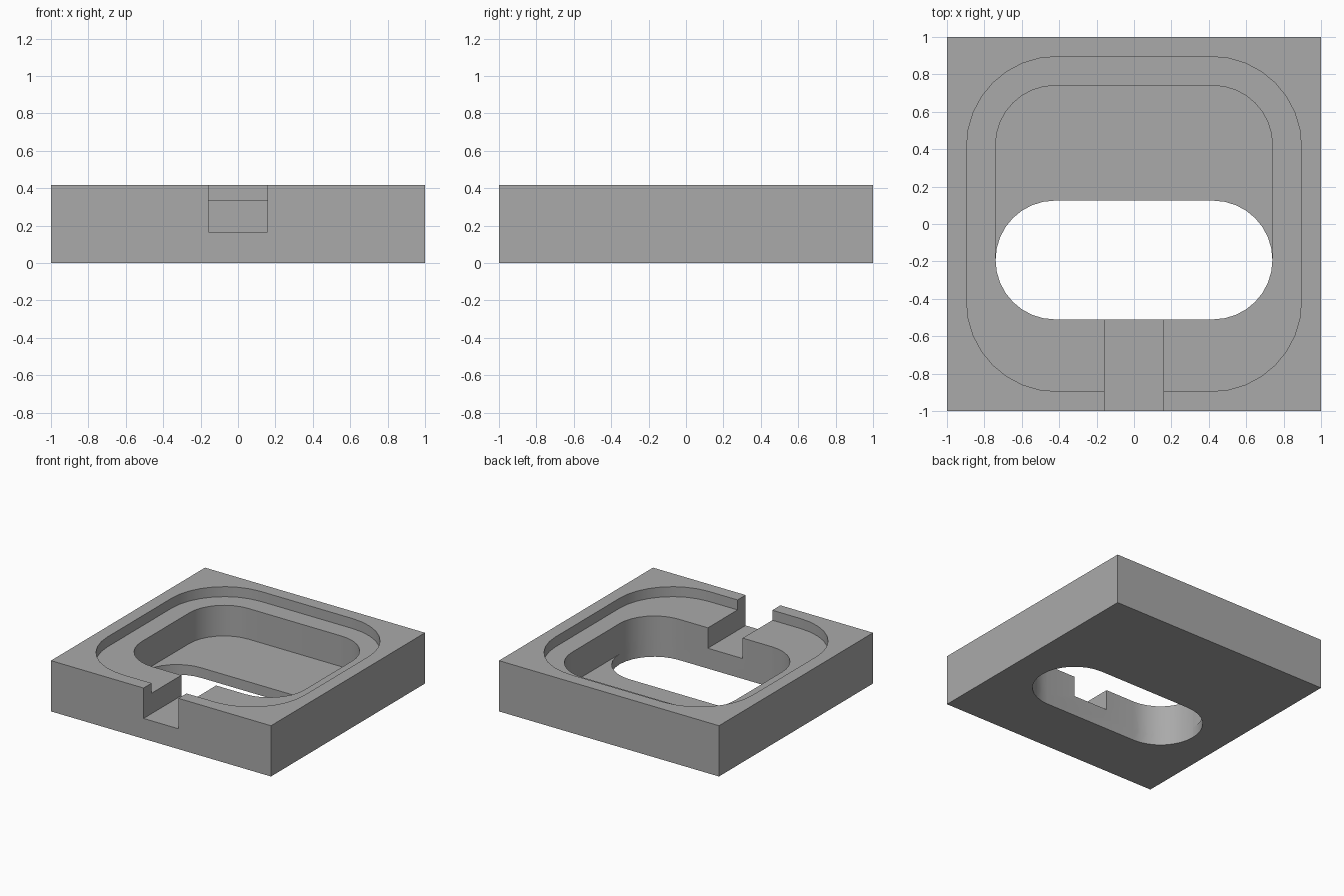
import bpy
import math

old = bpy.data.objects.get("Cube")
if old:
    bpy.data.objects.remove(old, do_unlink=True)

HEIGHT = 0.417
TOP = 0.6  # cutters rise past the top face

grey = bpy.data.materials.new("plain grey")
grey.use_nodes = True
colour = (0.4, 0.4, 0.4, 1)
grey.diffuse_color = colour
grey.node_tree.nodes["Principled BSDF"].inputs["Base Color"].default_value = colour


def prism(name, x, y0, y1, z0, z1, radius=0, steps=8):
    """Upright prism, centred on x = 0, with optionally rounded corners."""
    outline = []
    corners = [(1, y1, -1), (-1, y1, -1), (-1, y0, 1), (1, y0, 1)]
    for i, (side, y, inward) in enumerate(corners):
        cx, cy = side * (x - radius), y + inward * radius
        for k in range(steps + 1 if radius else 1):
            a = math.pi / 2 * (i + k / steps)
            outline.append((cx + radius * math.cos(a), cy + radius * math.sin(a)))
    n = len(outline)
    verts = [(px, py, z) for z in (z0, z1) for px, py in outline]
    faces = [tuple(reversed(range(n))), tuple(range(n, 2 * n))]
    faces += [(i, (i + 1) % n, (i + 1) % n + n, i + n) for i in range(n)]
    mesh = bpy.data.meshes.new(name)
    mesh.from_pydata(verts, [], faces)
    mesh.materials.append(grey)
    obj = bpy.data.objects.new(name, mesh)
    bpy.context.collection.objects.link(obj)
    return obj


# Solid square block
block = prism("block", 1, -1, 1, 0, HEIGHT)

# Lid recess, deep pocket, through slot and front channel
cutters = [
    prism("lid_recess_cutter", 0.895, -0.895, 0.895, 0.335, TOP, 0.48),
    prism("pocket_cutter", 0.74, -0.51, 0.74, 0.083, TOP, 0.317),
    prism("slot_cutter", 0.74, -0.51, 0.125, -0.2, TOP, 0.317),
    prism("channel_cutter", 0.158, -1.2, -0.3, 0.167, TOP),
]
for cutter in cutters:
    cut = block.modifiers.new(cutter.name, 'BOOLEAN')
    cut.operation = 'DIFFERENCE'
    cut.solver = 'EXACT'
    cut.object = cutter

# Apply the cuts, then drop the cutters
bpy.context.view_layer.objects.active = block
block.select_set(True)
for cutter in cutters:
    bpy.ops.object.modifier_apply(modifier=cutter.name)
    bpy.data.objects.remove(cutter, do_unlink=True)

bpy.ops.object.select_all(action='DESELECT')
block.select_set(True)
bpy.ops.object.shade_smooth_by_angle(angle=math.radians(30))
